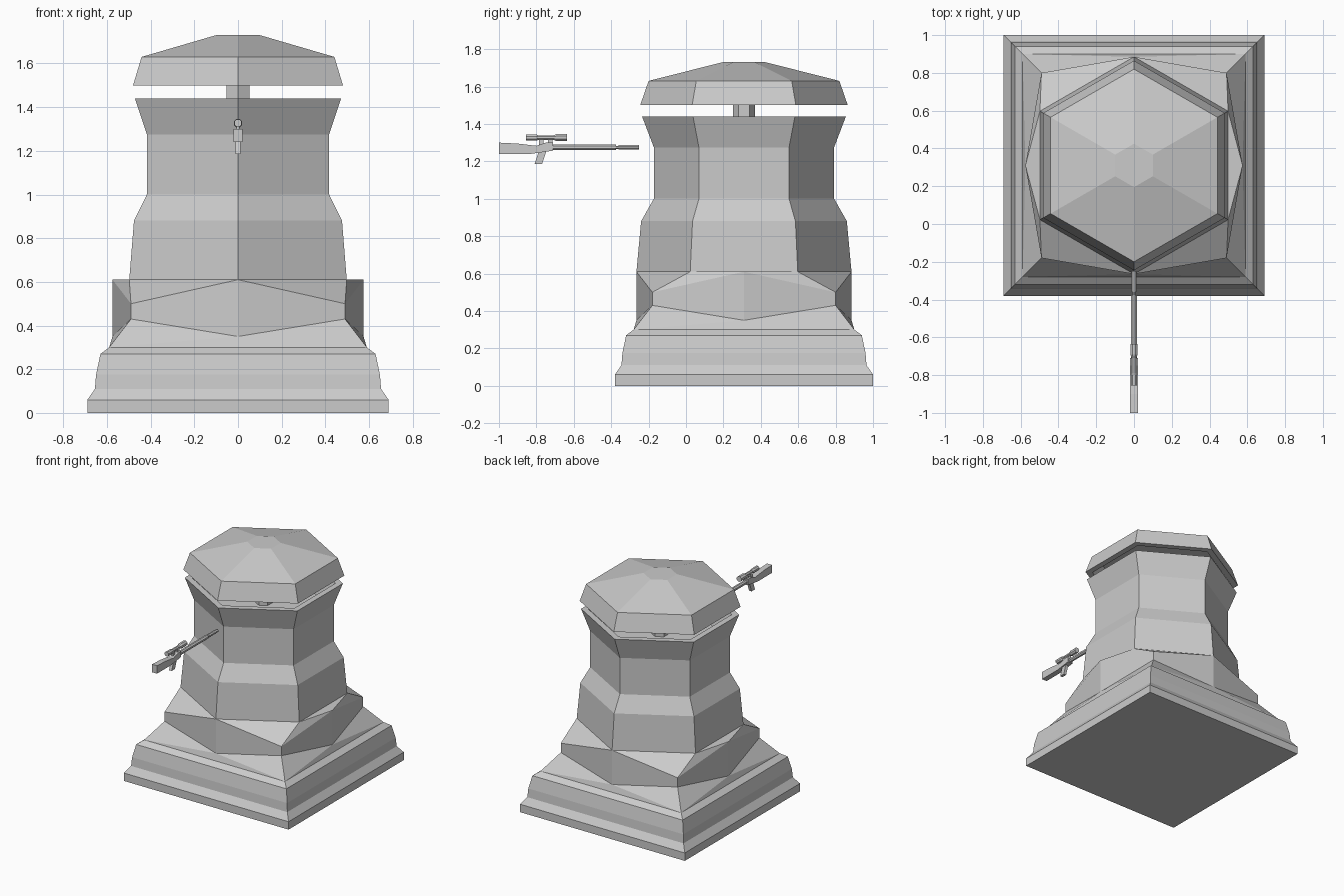
import bpy, bmesh
from math import sin, cos, pi

if "Cube" in bpy.data.objects:
    bpy.data.objects.remove(bpy.data.objects["Cube"])

CY = 0.31   # tower centre on y


def finish(name, bm):
    bmesh.ops.remove_doubles(bm, verts=bm.verts, dist=1e-5)
    bmesh.ops.recalc_face_normals(bm, faces=bm.faces)
    me = bpy.data.meshes.new(name)
    bm.to_mesh(me)
    bm.free()
    ob = bpy.data.objects.new(name, me)
    bpy.context.collection.objects.link(ob)
    return ob


def loft(bm, rings, start=True, end=True):
    vs = [[bm.verts.new(p) for p in r] for r in rings]
    n = len(vs[0])
    for a, b in zip(vs, vs[1:]):
        for i in range(n):
            j = (i + 1) % n
            bm.faces.new((a[i], a[j], b[j], b[i]))
    if start:
        bm.faces.new(vs[0][::-1])
    if end:
        bm.faces.new(vs[-1])


def hexagon(r, z):
    # corners point along +y and -y
    return [(r * sin(i * pi / 3), CY + r * cos(i * pi / 3), z) for i in range(6)]


def hex_part(name, profile, start=True, end=True):
    bm = bmesh.new()
    loft(bm, [hexagon(r, z) for r, z in profile], start, end)
    return finish(name, bm)


def tube(name, profile, z, sides=8):
    # turned part along y, profile of (radius, y)
    bm = bmesh.new()
    ang = [2 * pi * (i + .5) / sides for i in range(sides)]
    loft(bm, [[(r * cos(a), y, z + r * sin(a)) for a in ang] for r, y in profile])
    return finish(name, bm)


def plate(name, outline, half):
    # side outline of (y, z), extruded across x
    bm = bmesh.new()
    loft(bm, [[(x, y, z) for y, z in outline] for x in (-half, half)])
    return finish(name, bm)


# stepped square plinth
bm = bmesh.new()
steps = [(.69, 0), (.69, .06), (.655, .11), (.65, .175), (.63, .27), (.59, .30)]
loft(bm, [[(sx * h, CY + sy * h, z) for sx, sy in ((-1, -1), (1, -1), (1, 1), (-1, 1))]
          for h, z in steps], end=False)

# faceted transition from square plinth to hexagonal tower, one quadrant mirrored
S, C, M = .59, .49, .575
HX, HY = M * cos(pi / 6), M / 2
facets = [
    [(S, 0, .30), (S, S, .30), (M, 0, .35)],
    [(0, S, .30), (S, S, .30), (0, M, .35)],
    [(S, S, .30), (M, 0, .35), (C, C, .43)],
    [(S, S, .30), (0, M, .35), (C, C, .43)],
    [(M, 0, .35), (C, C, .43), (C, C, .50), (M, 0, .61)],
    [(0, M, .35), (C, C, .43), (C, C, .50), (0, M, .61)],
    [(C, C, .50), (0, M, .61), (HX, HY, .61)],
    [(C, C, .50), (HX, HY, .61), (M, 0, .61)],
    [(M, 0, .61), (HX, HY, .61), (HX, 0, .61)],
]
for sx in (-1, 1):
    for sy in (-1, 1):
        for f in facets:
            bm.faces.new([bm.verts.new((sx * x, CY + sy * y, z)) for x, y, z in f])
finish("plinth", bm)

# tower body with recessed floor, centre post and hollow roof
hex_part("tower", [(M, .61), (.55, .88), (.482, 1.0), (.482, 1.275), (.545, 1.44),
                   (.495, 1.44), (.435, 1.275)], start=False)
hex_part("roof_post", [(.06, 1.275), (.06, 1.62)])
hex_part("roof", [(.46, 1.61), (.505, 1.50), (.555, 1.50), (.51, 1.63), (.115, 1.73)])

# rifle
plate("rifle_stock", [(-1, 1.24), (-.83, 1.24), (-.71, 1.257), (-.71, 1.30), (-.75, 1.30),
                      (-.80, 1.283), (-.90, 1.295), (-1, 1.30)], .021)
plate("rifle_grip", [(-.81, 1.185), (-.77, 1.185), (-.745, 1.26), (-.785, 1.26)], .011)
tube("rifle_barrel", [(.016, -.72), (.016, -.375), (.009, -.375), (.009, -.36),
                      (.013, -.36), (.013, -.25)], 1.275)
tube("rifle_scope", [(.018, -.855), (.018, -.80), (.013, -.79), (.013, -.71),
                     (.021, -.69), (.021, -.635)], 1.327)
for y in (-.775, -.725):
    plate("scope_mount", [(y - .012, 1.28), (y + .012, 1.28), (y + .012, 1.32), (y - .012, 1.32)], .008)
